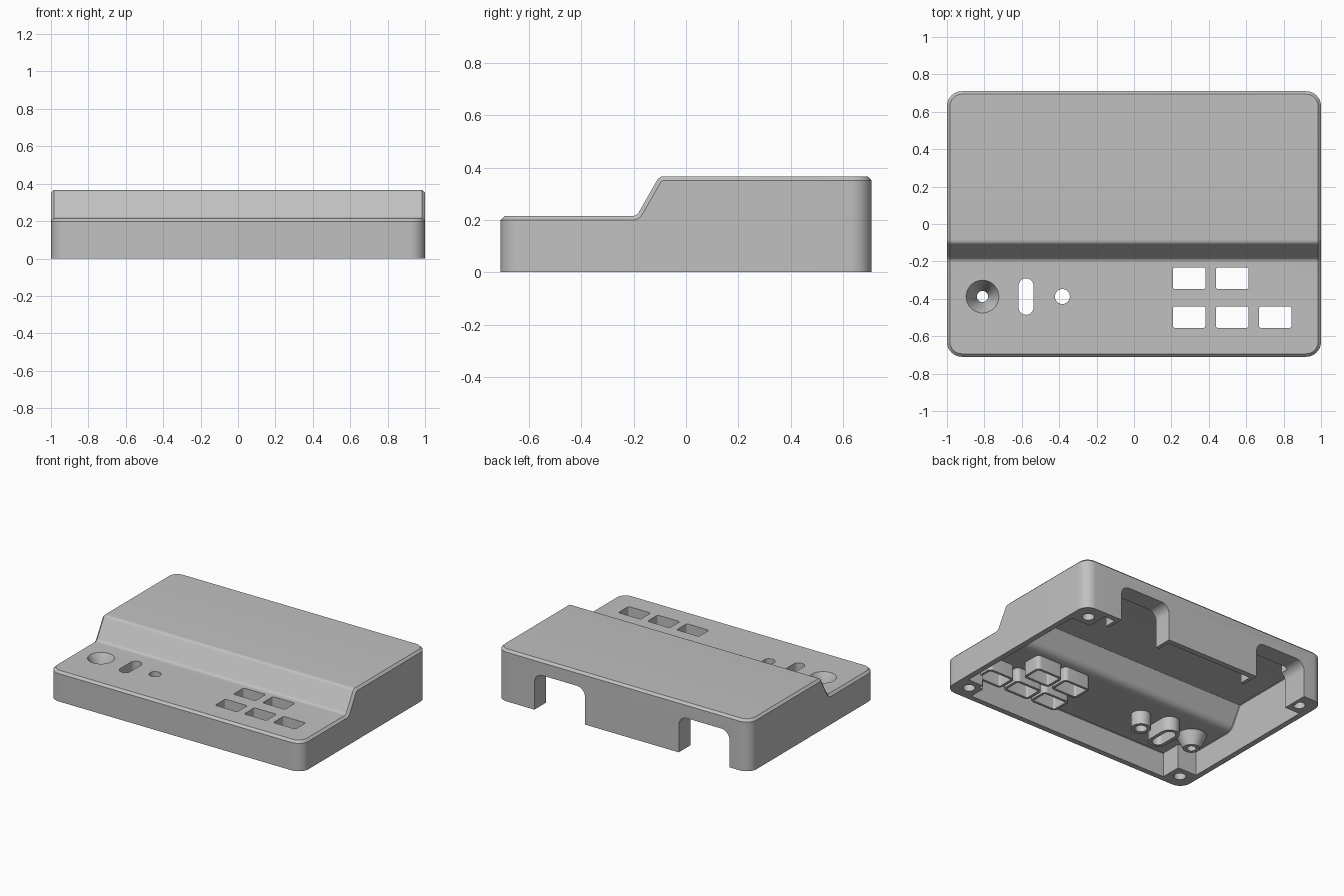
import bpy, bmesh
from math import sin, cos, tan, pi, radians
from mathutils import Matrix

cube = bpy.data.objects.get("Cube")
if cube:
    bpy.data.objects.remove(cube, do_unlink=True)

HALF_X, HALF_Y = 1.0, 0.71
LOW, HIGH = 0.215, 0.367
WALL, CORNER, BEVEL = 0.04, 0.08, 0.016
SLOPE = radians(60)

grey = bpy.data.materials.new("housing grey")
grey.use_nodes = True
grey.diffuse_color = (0.53, 0.53, 0.53, 1)
grey.node_tree.nodes["Principled BSDF"].inputs["Base Color"].default_value = (0.53, 0.53, 0.53, 1)


def finish(bm, name):
    bmesh.ops.recalc_face_normals(bm, faces=bm.faces[:])
    mesh = bpy.data.meshes.new(name)
    bm.to_mesh(mesh)
    bm.free()
    mesh.materials.append(grey)
    obj = bpy.data.objects.new(name, mesh)
    bpy.context.collection.objects.link(obj)
    return obj


def combine(target, tool, operation):
    mod = target.modifiers.new("combine", "BOOLEAN")
    mod.operation, mod.object, mod.solver = operation, tool, "EXACT"
    bpy.context.view_layer.objects.active = target
    bpy.ops.object.modifier_apply(modifier=mod.name)
    bpy.data.objects.remove(tool, do_unlink=True)


def step_profile(inset, n=6):
    """Filleted step from low deck to high deck, offset inward."""
    shift = inset * tan(SLOPE / 2)
    low_r, high_r = 0.03 + inset, max(0.03 - inset, 0.004)
    y0 = -0.189 + shift - low_r * tan(SLOPE / 2)
    y1 = -0.102 + shift + high_r * tan(SLOPE / 2)
    angles = [SLOPE * i / n for i in range(n + 1)]
    low = [(y0 + low_r * sin(a), LOW - inset + low_r * (1 - cos(a))) for a in angles]
    high = [(y1 - high_r * sin(a), HIGH - inset - high_r * (1 - cos(a))) for a in reversed(angles)]
    return low + high


def stepped_solid(name, inset, bevel, bottom, n=8):
    """Rounded stepped block, lofted front to back with a bevelled top edge."""
    w, d, r = HALF_X - inset, HALF_Y - inset, CORNER - inset
    stations = []
    arc = [pi / 2 * (1 - i / n) for i in range(n + 1)]

    def corner(a, side, z):
        return [(w - r + q * cos(a), side * (d - r + q * sin(a)), zz)
                for q, zz in ((r, z - bevel), (r - bevel, z))]

    stations += [corner(a, -1, LOW - inset) for a in arc]
    for outer, inner in zip(step_profile(inset + bevel), step_profile(inset)):
        stations.append([(w, *outer), (w - bevel, *inner)])
    stations += [corner(a, 1, HIGH - inset) for a in reversed(arc)]

    bm = bmesh.new()
    rings = []
    for outer, inner in stations:
        side = [(outer[0], outer[1], bottom), outer, inner]
        pts = side + [(-x, y, z) for x, y, z in reversed(side)]
        rings.append([bm.verts.new(p) for p in pts])
    for a, b in zip(rings, rings[1:]):
        for i in range(6):
            j = (i + 1) % 6
            bm.faces.new((a[i], a[j], b[j], b[i]))
    for ring in (rings[0], rings[-1]):
        bm.faces.new((ring[0], ring[1], ring[4], ring[5]))
        bm.faces.new((ring[1], ring[2], ring[3], ring[4]))
    return finish(bm, name)


def prism(name, cx, cy, sx, sy, r, z0, z1, n=8, upright=False):
    """Rounded rectangle extruded in z, or along y when upright."""
    bm = bmesh.new()
    pts = []
    ex, ey = sx / 2 - r, sy / 2 - r
    for k, (qx, qy) in enumerate(((1, 1), (-1, 1), (-1, -1), (1, -1))):
        for i in range(n + 1):
            a = pi / 2 * (k + i / n)
            pts.append((cx + qx * ex + r * cos(a), cy + qy * ey + r * sin(a)))
    lower = bm.faces.new([bm.verts.new((x, y, z0)) for x, y in pts])
    top = bmesh.ops.extrude_face_region(bm, geom=[lower])["geom"]
    bmesh.ops.translate(bm, vec=(0, 0, z1 - z0),
                        verts=[v for v in top if isinstance(v, bmesh.types.BMVert)])
    bmesh.ops.remove_doubles(bm, verts=bm.verts[:], dist=1e-5)
    if upright:
        for v in bm.verts:
            v.co = (v.co.x, v.co.z, v.co.y)
    return finish(bm, name)


def box(name, x0, x1, y0, y1, z0, z1):
    bm = bmesh.new()
    size = Matrix.Diagonal((x1 - x0, y1 - y0, z1 - z0, 1))
    place = Matrix.Translation(((x0 + x1) / 2, (y0 + y1) / 2, (z0 + z1) / 2))
    bmesh.ops.create_cube(bm, size=1, matrix=place @ size)
    return finish(bm, name)


def cone(name, x, y, r_low, r_top, z0, z1):
    bm = bmesh.new()
    bmesh.ops.create_cone(bm, cap_ends=True, segments=40, radius1=r_low, radius2=r_top,
                          depth=z1 - z0, matrix=Matrix.Translation((x, y, (z0 + z1) / 2)))
    return finish(bm, name)


# Hollow shell, open underneath
housing = stepped_solid("housing", 0, BEVEL, 0)
combine(housing, stepped_solid("cavity", WALL, 0.004, -0.2), "DIFFERENCE")

# Corner screw posts with blind holes
for sx in (-1, 1):
    for sy, top in ((-1, LOW - 0.02), (1, HIGH - 0.02)):
        xs, ys = sorted((sx * 0.81, sx * 0.965)), sorted((sy * 0.52, sy * 0.675))
        combine(housing, box("post", *xs, *ys, 0, top), "UNION")
        hole = prism("screw_hole", sx * 0.89, sy * 0.60, 0.08, 0.08, 0.0399, -0.1, 0.15)
        combine(housing, hole, "DIFFERENCE")

# Cable notches in the back wall, each with an inner collar
for cx in (0.50, -0.64):
    collar = prism("collar", cx, 0.045, 0.45, 0.49, 0.09, 0.58, 0.69, upright=True)
    combine(collar, box("trim", -2, 2, -2, 2, -1, 0), "DIFFERENCE")
    combine(housing, collar, "UNION")
    notch = prism("notch", cx, 0.03, 0.40, 0.46, 0.065, 0.45, 0.9, upright=True)
    combine(housing, notch, "DIFFERENCE")

# Deck openings with guide tubes below: x, y, width, depth, corner radius
openings = [(x, -0.498, 0.175, 0.115, 0.012) for x in (0.295, 0.525, 0.755)]
openings += [(x, -0.29, 0.175, 0.115, 0.012) for x in (0.295, 0.525)]
openings += [(-0.577, -0.388, 0.08, 0.195, 0.0399), (-0.383, -0.388, 0.08, 0.08, 0.0399)]
for x, y, w, d, r in openings:
    t = 0.018 if r < 0.02 else 0.025
    combine(housing, prism("tube", x, y, w + 2 * t, d + 2 * t, r + t * 0.99, 0.075, LOW - 0.02), "UNION")
    combine(housing, prism("opening", x, y, w, d, r, -0.1, 0.5), "DIFFERENCE")

# Funnel-shaped recess
FX, FY = -0.81, -0.388
combine(housing, cone("funnel_shell", FX, FY, 0.055, 0.108, 0.085, LOW - 0.02), "UNION")
combine(housing, cone("funnel_recess", FX, FY, 0.03, 0.093, 0.11, LOW + 0.01), "DIFFERENCE")
combine(housing, cone("funnel_hole", FX, FY, 0.03, 0.03, -0.1, 0.13), "DIFFERENCE")

# Smooth curves, crisp edges
bpy.ops.object.select_all(action="DESELECT")
housing.select_set(True)
bpy.context.view_layer.objects.active = housing
bpy.ops.object.shade_smooth_by_angle(angle=radians(30))
